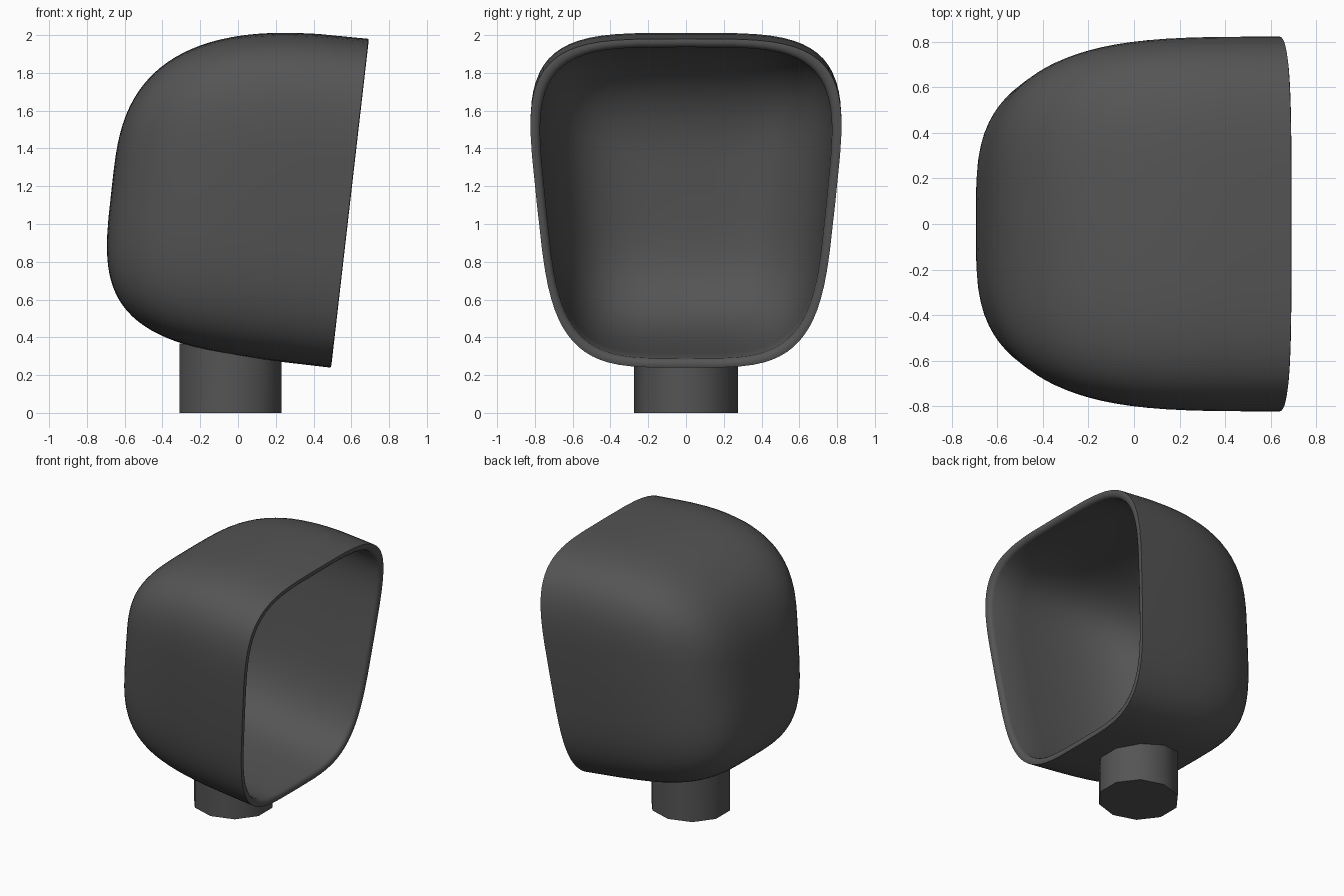
import bpy, bmesh, math

if "Cube" in bpy.data.objects:
    bpy.data.objects.remove(bpy.data.objects["Cube"])

grey = bpy.data.materials.new("dark_grey")
grey.diffuse_color = (0.09, 0.09, 0.09, 1)
grey.use_nodes = True
grey.node_tree.nodes["Principled BSDF"].inputs["Base Color"].default_value = grey.diffuse_color

SIDES, RINGS = 72, 26
TILT = math.atan2(0.20, 1.74)          # lean of the open face
CX, CZ = 0.59, 1.11                    # centre of the open face
H, W, DEPTH = 0.876, 0.79, 1.26        # half height, half width, depth


def add_object(name, bm):
    bmesh.ops.recalc_face_normals(bm, faces=bm.faces)
    mesh = bpy.data.meshes.new(name)
    bm.to_mesh(mesh)
    bm.free()
    mesh.materials.append(grey)
    obj = bpy.data.objects.new(name, mesh)
    bpy.context.collection.objects.link(obj)
    bpy.ops.object.select_all(action='DESELECT')
    obj.select_set(True)
    bpy.context.view_layer.objects.active = obj
    bpy.ops.object.shade_smooth_by_angle(angle=math.radians(42))
    return obj


def place(s, y, t):
    """Depth s behind the open face, sideways y, height t -> world."""
    c, n = math.cos(TILT), math.sin(TILT)
    return (CX - s * c + t * n, y, CZ + s * n + t * c)


def power(v, e):
    return math.copysign(abs(v) ** e, v)


def falloff(q, n):
    return max(0.0, 1 - q ** n) ** (1 / n)


def ring(bm, s, depth, inset):
    """Rounded, tapered square section of the shell."""
    q = max(s, 0) / depth
    top, bottom, side = falloff(q, 2.75), falloff(q, 4.0), falloff(q, 3.6)
    verts = []
    for i in range(SIDES):
        a = 2 * math.pi * i / SIDES
        u, v = power(math.cos(a), 0.5), power(math.sin(a), 0.5)
        t = v * (H - inset) * (top if v > 0 else bottom)
        y = u * (W - inset) * side * (1 + 0.118 * t / H)
        verts.append(bm.verts.new(place(s, y, t)))
    return verts


# Hollow shell: outer skin from the back forward, rolled rim, inner skin back
bm = bmesh.new()
WALL = 0.047
steps = [math.sin(math.pi / 2 * i / RINGS) ** 0.55 for i in range(RINGS)]
rings = [ring(bm, q * DEPTH, DEPTH, 0) for q in reversed(steps)]
rings += [ring(bm, s, DEPTH, inset)
          for s, inset in ((-0.003, 0.012), (-0.001, 0.028), (0.008, 0.040))]
inner = DEPTH - WALL
rings += [ring(bm, max(q * inner, 0.022), inner, WALL) for q in steps]
for a, b in zip(rings, rings[1:]):
    for i in range(SIDES):
        j = (i + 1) % SIDES
        bm.faces.new((a[i], a[j], b[j], b[i]))
for loop, depth in ((rings[0], DEPTH), (rings[-1], inner)):
    pole = bm.verts.new(place(depth, 0, 0))
    for i in range(SIDES):
        bm.faces.new((loop[i], loop[(i + 1) % SIDES], pole))
add_object("hollow_shell", bm)

# Short ten-sided stem, its top slanted to sit inside the shell wall
bm = bmesh.new()
bmesh.ops.create_cone(bm, cap_ends=True, segments=10,
                      radius1=0.274, radius2=0.274, depth=1)
for v in bm.verts:
    v.co.x = v.co.x * 1.04 - 0.04
    v.co.z = 0 if v.co.z < 0 else 0.325 - 0.14 * v.co.x
add_object("stem", bm)
